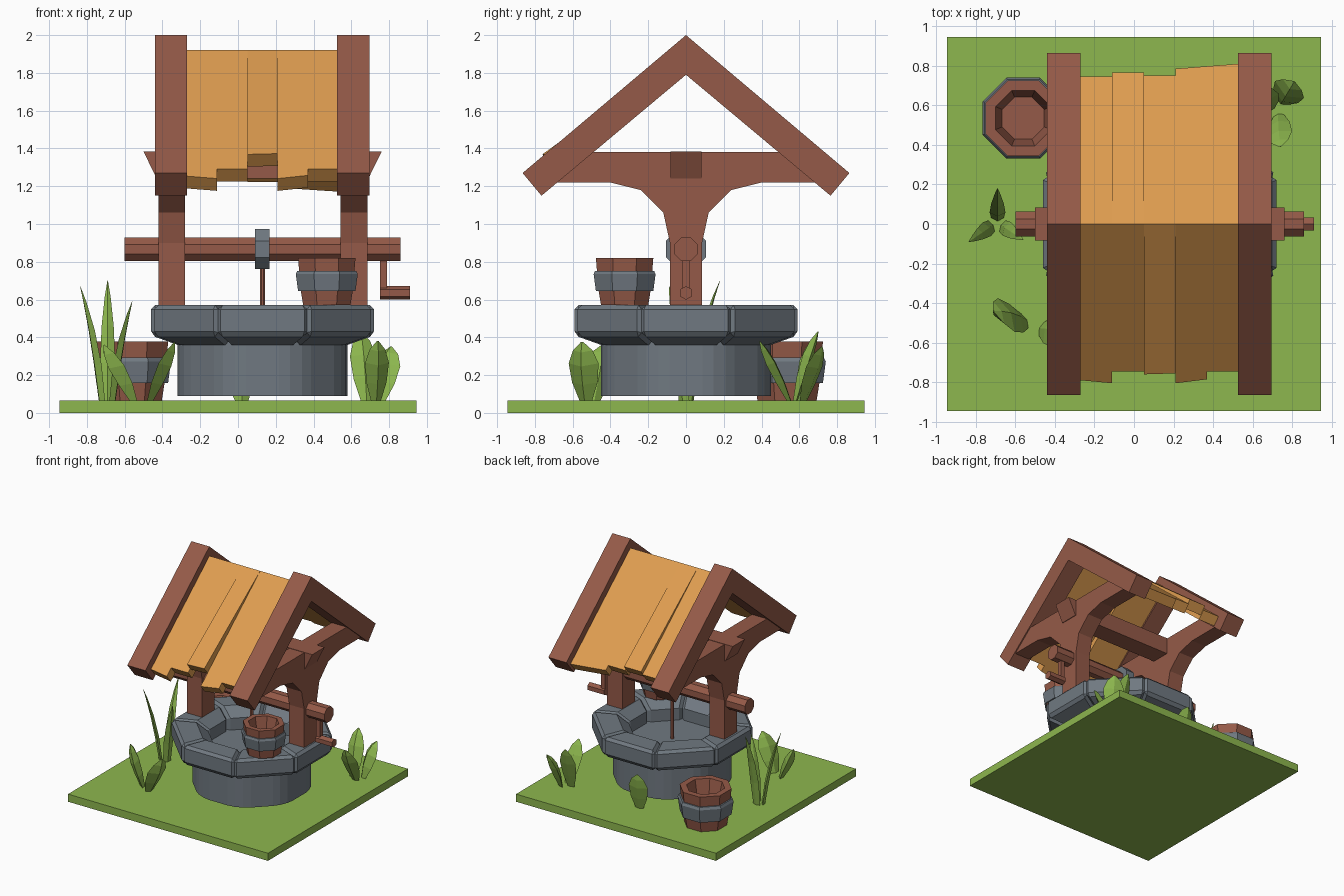
import bpy, bmesh, math
from mathutils import Vector

if "Cube" in bpy.data.objects:
    bpy.data.objects.remove(bpy.data.objects["Cube"], do_unlink=True)


def material(name, rgb):
    m = bpy.data.materials.new(name)
    m.use_nodes = True
    col = [((c / 255 + 0.055) / 1.055) ** 2.4 for c in rgb] + [1]
    m.diffuse_color = col
    m.node_tree.nodes["Principled BSDF"].inputs["Base Color"].default_value = col
    return m


GREEN = material("grass green", (141, 183, 78))
WOOD = material("red brown wood", (149, 90, 72))
PLANK = material("orange plank", (223, 157, 80))
STONE = material("grey stone", (112, 121, 129))


def finish(name, bm, mat):
    bmesh.ops.remove_doubles(bm, verts=bm.verts, dist=0.0001)
    bmesh.ops.recalc_face_normals(bm, faces=bm.faces)
    me = bpy.data.meshes.new(name)
    bm.to_mesh(me)
    bm.free()
    me.materials.append(mat)
    ob = bpy.data.objects.new(name, me)
    bpy.context.collection.objects.link(ob)
    return ob


def loft(name, rings, mat, closed=False):
    """Skin a list of equal point rings; closed joins last to first."""
    bm = bmesh.new()
    rows = [[bm.verts.new(p) for p in r] for r in rings]
    n = len(rows[0])
    pairs = list(zip(rows, rows[1:])) + ([(rows[-1], rows[0])] if closed else [])
    for a, b in pairs:
        for i in range(n):
            j = (i + 1) % n
            bm.faces.new((a[i], a[j], b[j], b[i]))
    if not closed:
        bm.faces.new(rows[0])
        bm.faces.new(rows[-1])
    return finish(name, bm, mat)


def prism(name, pts, lo, hi, mat, axis="x"):
    """Extrude a 2D profile (the other two axes in order) from lo to hi."""
    k = "xyz".index(axis)
    return loft(name, [[Vector(p[:k] + (v,) + p[k:]) for p in pts] for v in (lo, hi)], mat)


def box(name, x, y, z, mat):
    return prism(name, [(y[0], z[0]), (y[1], z[0]), (y[1], z[1]), (y[0], z[1])], *x, mat)


def octagon(flat, cx=0, cy=0):
    r = flat / math.cos(math.pi / 8)
    return [(cx + r * math.cos((i + .5) * math.pi / 4),
             cy + r * math.sin((i + .5) * math.pi / 4)) for i in range(8)]


def turned(name, profile, loc, mat, size=1):
    """Eight-sided ring from a closed (radius, height) profile."""
    rings = [[(x, y, loc[2] + z * size) for x, y in octagon(r * size, loc[0], loc[1])]
             for r, z in profile]
    return loft(name, rings, mat, closed=True)


def mirrored(half):
    return half + [(-y, z) for y, z in reversed(half) if y]


CX = 0.13  # axis of the well

# Ground
box("ground", (-.945, .945), (-.945, .945), (0, .065), GREEN)

# Lower wall with softened corners
wall = turned("well_wall", [(.45, .09), (.45, .38), (.33, .38), (.33, .09)], (CX, 0, 0), STONE)
bm = bmesh.new()
bm.from_mesh(wall.data)
corners = [e for e in bm.edges if abs(e.verts[0].co.z - e.verts[1].co.z) > .2
           and (e.verts[0].co - Vector((CX, 0, .09))).xy.length > .4]
bmesh.ops.bevel(bm, geom=corners, offset=.1, segments=3, profile=.5, affect="EDGES")
bm.to_mesh(wall.data)
bm.free()
prism("well_floor", octagon(.36, CX), .36, .40, STONE, "z")

# Rim made of eight chamfered blocks
block = [(.32, .36), (.45, .36), (.59, .41), (.59, .57), (.41, .57), (.32, .50)]
for i in range(8):
    a = i * math.pi / 4
    out, side = Vector((math.cos(a), math.sin(a), 0)), Vector((-math.sin(a), math.cos(a), 0))
    rings = [[Vector((CX, 0, z)) + out * r + side * r * s * math.tan(math.pi / 8)
              for r, z in block] for s in (-1, 1)]
    stone = loft(f"rim_block_{i + 1}", rings, STONE)
    mod = stone.modifiers.new("chamfer", "BEVEL")
    mod.width = .022
    mod.segments = 1
    mod.limit_method = "ANGLE"
    mod.angle_limit = math.radians(60)

# Posts with flared braces, and rafters
post = mirrored([(.085, .55), (.085, .9), (.12, 1.06), (.24, 1.18), (.40, 1.22),
                 (.69, 1.22), (.58, 1.38)])
rafter = mirrored([(0, 2.0), (.865, 1.27), (.765, 1.15), (0, 1.79)])
# keep the chevron outline in order around its inner apex
rafter = [rafter[i] for i in (0, 1, 2, 3, 4, 5)]
for side, c in (("right", -.355), ("left", .61)):
    prism(f"{side}_post", post, c - .067, c + .075, WOOD)
    prism(f"{side}_rafters", rafter, c - .085, c + .085, WOOD)
prism("tie_beam", [(-.5, 1.383), (.76, 1.383), (.69, 1.24), (-.43, 1.24)], -.083, .083, WOOD, "y")

# Roof planks: x start, x end, eave reach at each end, lift of the loose end
front = [(-.27, -.11, .79, .805, 0), (-.11, .05, .745, .745, 0), (.05, .21, .76, .755, .09),
         (.21, .37, .805, .785, 0), (.37, .53, .745, .745, 0)]
back = [(-.27, -.11, .745, .745, 0), (-.11, .05, .765, .765, .05), (.05, .21, .75, .75, 0),
        (.21, .53, .785, .81, 0)]
for label, s, planks in (("front", -1, front), ("back", 1, back)):
    for i, (x0, x1, e0, e1, lift) in enumerate(planks):
        rings = []
        for x, e in ((x0, e0), (x1, e1)):
            z = 1.92 - .844 * e + lift
            rings.append([(x, 0, 1.92), (x, s * e, z),
                          (x, s * (e - .055), z - .065), (x, 0, 1.81)])
        loft(f"{label}_roof_plank_{i + 1}", rings, PLANK)

# Winch: axle, drum, rope and crank
AZ = .867
prism("axle", octagon(.062, 0, AZ), -.6, .86, WOOD)
prism("drum", octagon(.106, 0, AZ), .09, .168, STONE)
prism("rope", octagon(.014, CX), .40, .80, WOOD, "z")
box("crank_arm", (.752, .79), (-.02, .02), (.62, AZ), WOOD)
prism("crank_handle", [(.038 * math.cos(k * math.pi / 3 + math.pi / 6),
                        .635 + .036 * math.sin(k * math.pi / 3 + math.pi / 6))
                       for k in range(6)], .752, .91, WOOD)

# Buckets
for label, loc, size in (("rim", (.47, -.325, .57), 1), ("ground", (-.56, .535, .065), 1.25)):
    turned(f"{label}_bucket", [(0, 0), (.125, 0), (.138, .08), (.152, .25), (.112, .25),
                               (.085, .12), (0, .12)], loc, WOOD, size)
    turned(f"{label}_bucket_band", [(.12, .075), (.152, .075), (.164, .165), (.156, .182),
                                    (.12, .182)], loc, STONE, size)


def leaf(name, base, tip, across, width, shape, bend):
    """Folded leaf swept along an arc from base to tip."""
    base, tip = Vector(base + (.06,)), Vector(tip)
    mid = base.lerp(tip, bend)
    mid.z = base.z + (tip.z - base.z) * .55
    across = Vector(across + (0,)).normalized()
    rings = []
    for t, w in shape:
        p = base * (1 - t) ** 2 + mid * 2 * t * (1 - t) + tip * t * t
        along = (mid - base) * (1 - t) + (tip - mid) * t
        normal = across.cross(along).normalized()
        h = w * width / 2
        rings.append([p - across * h, p + normal * h * .5, p + across * h, p - normal * h * .3])
    loft(name, rings, GREEN)


BROAD = [(0, .4), (.3, .85), (.62, 1), (.85, .65), (1, .08)]
BLADE = [(0, .8), (.3, 1), (.6, .8), (.85, .4), (1, .04)]
# Tall grass tuft
for i, (base, tip, across) in enumerate([
        ((-.69, .03), (-.69, .18, .70), (1, 0)),
        ((-.72, -.01), (-.835, -.09, .67), (.5, -.85)),
        ((-.665, -.01), (-.56, -.08, .59), (.5, .85))]):
    leaf(f"grass_blade_{i + 1}", base, tip, across, .08, BLADE, .25)
# Broad leaves
for i, (base, tip, across, width) in enumerate([
        ((-.55, -.49), (-.71, -.44, .36), (.45, -.9), .19),
        ((-.47, -.53), (-.335, -.55, .375), (.35, .9), .17),
        ((.75, .62), (.81, .72, .35), (.85, -.5), .17),
        ((.73, .55), (.74, .39, .38), (1, .25), .13),
        ((.68, .58), (.65, .70, .43), (1, .1), .14),
        ((.02, .60), (-.01, .67, .38), (1, .1), .17)]):
    leaf(f"broad_leaf_{i + 1}", base, tip, across, width, BROAD, .45)
